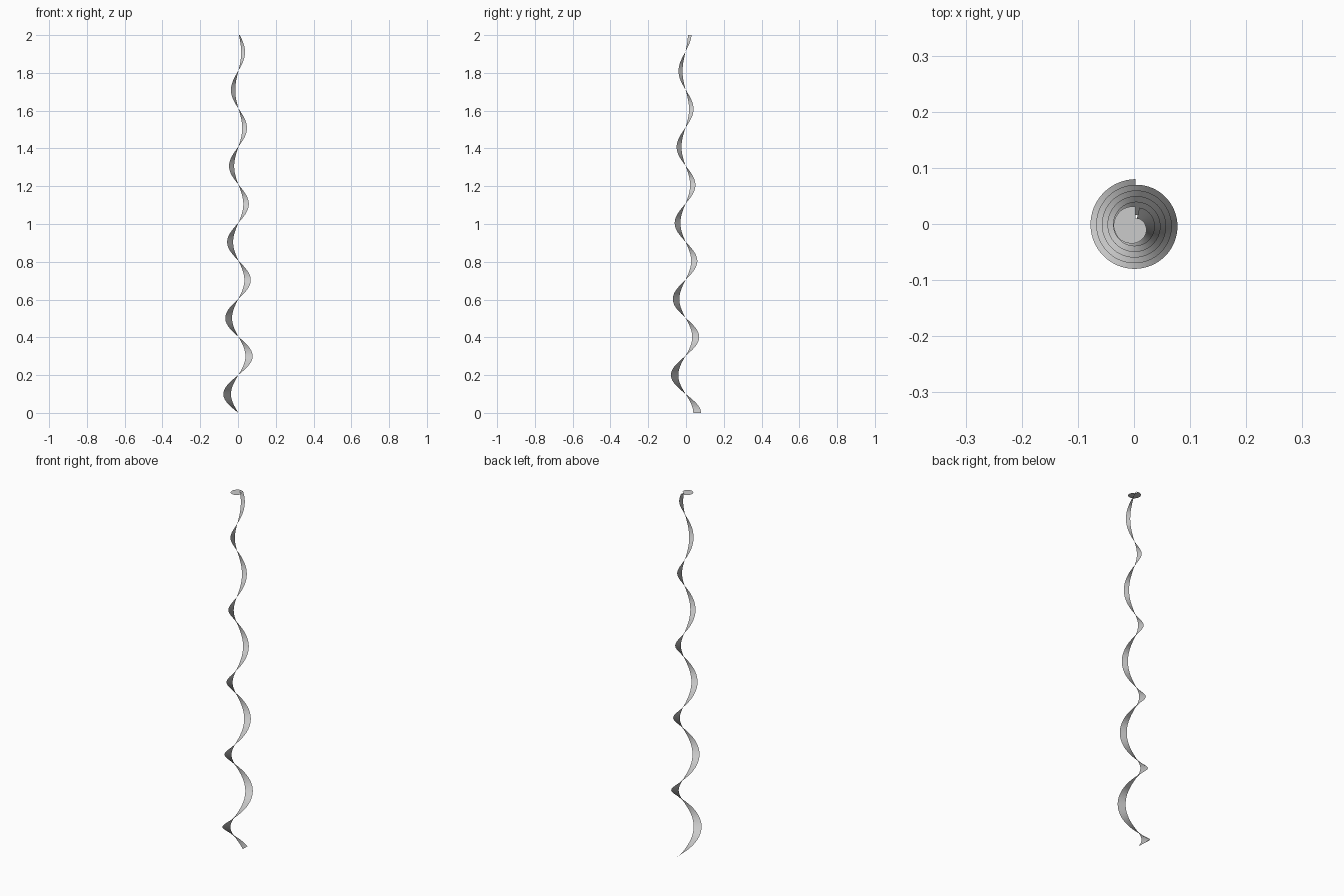
import bpy, bmesh
from math import pi, cos, sin

if "Cube" in bpy.data.objects:
    bpy.data.objects.remove(bpy.data.objects["Cube"])

TURNS, STEPS, HEIGHT = 4.965, 320, 2.0
AXIS = (0.0025, -0.0025)          # spiral axis, offset so the bounds are centred


def point(turn, r, z):
    a = pi / 2 + 2 * pi * turn
    return (AXIS[0] + r * cos(a), AXIS[1] + r * sin(a), z)


def make_object(name, bm):
    mesh = bpy.data.meshes.new(name)
    bm.to_mesh(mesh)
    bm.free()
    for p in mesh.polygons:
        p.use_smooth = True
    ob = bpy.data.objects.new(name, mesh)
    bpy.context.collection.objects.link(ob)


def interpolate(keys, t):
    for (t0, r0), (t1, r1) in zip(keys, keys[1:]):
        if t <= t1:
            return r0 + (r1 - r0) * (t - t0) / (t1 - t0)


# tapering helical ribbon, level across its width
bm = bmesh.new()
prev = None
for i in range(STEPS + 1):
    f = i / STEPS
    pair = [bm.verts.new(point(TURNS * f, r, HEIGHT * f))
            for r in (0.041 - 0.028 * f, 0.0825 - 0.05 * f)]
    if prev:
        bm.faces.new((prev[0], prev[1], pair[1], pair[0]))
    prev = pair
make_object("spiral_ribbon", bm)

# flat lopsided cap closing the top: radius against turn
CAP = [(0, .0335), (.12, .037), (.25, .039), (.37, .037), (.5, .0315),
       (.62, .025), (.75, .018), (.87, .0145), (1, .0125)]
bm = bmesh.new()
centre = bm.verts.new((*AXIS, HEIGHT))
rim = [bm.verts.new(point(i / 64, interpolate(CAP, i / 64), HEIGHT))
       for i in range(65)]
for a, b in zip(rim, rim[1:]):
    bm.faces.new((centre, a, b))
make_object("top_cap", bm)
